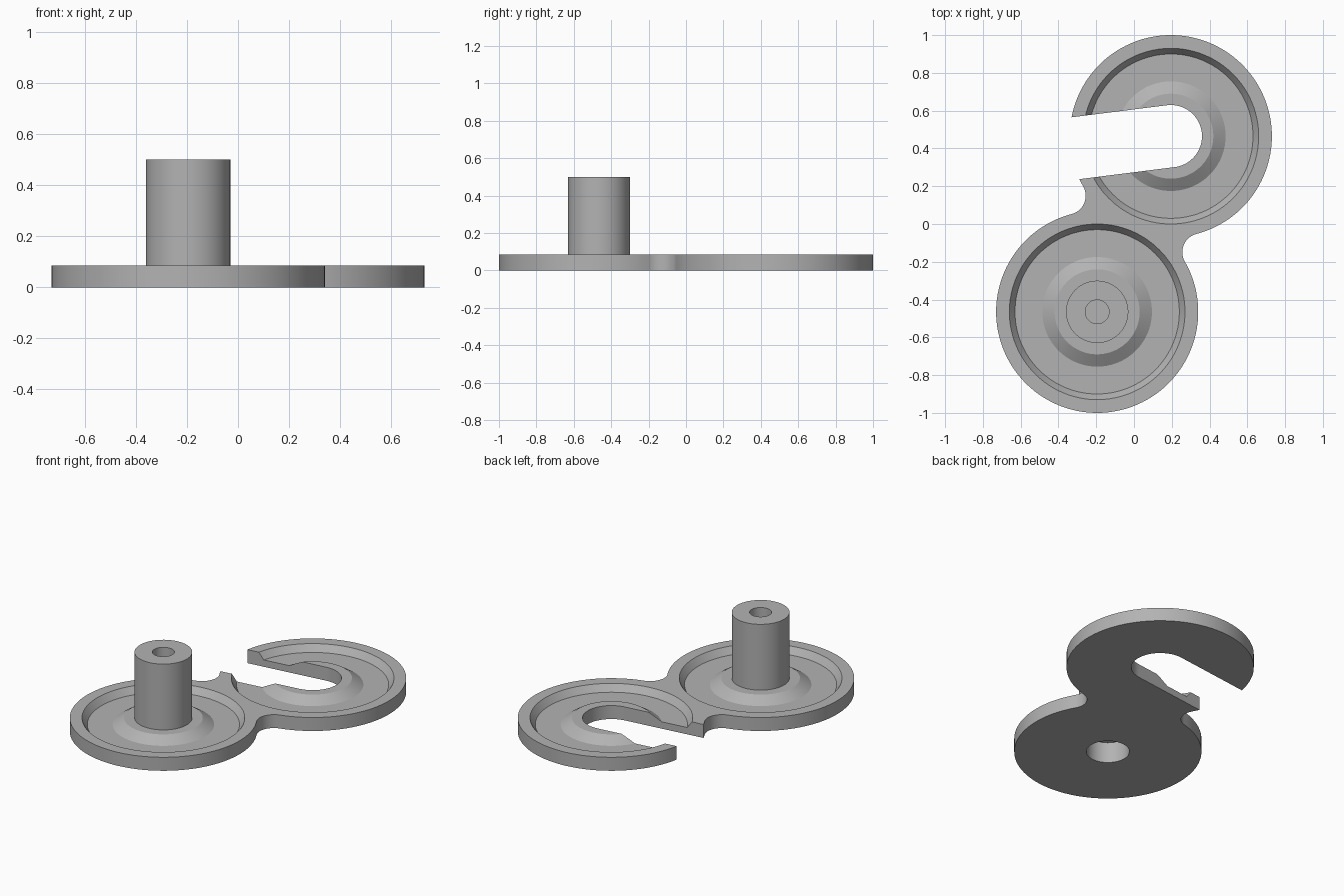
import bpy, bmesh, math
from mathutils import Vector

if "Cube" in bpy.data.objects:
    bpy.data.objects.remove(bpy.data.objects["Cube"], do_unlink=True)

R, FILLET, THICK, FLOOR = 0.535, 0.1, 0.085, 0.043
POST_R, POST_TOP = 0.165, 0.5
HOOK = Vector((0.195, 0.465))      # centre of the hooked disc
HUB = -HOOK                        # centre of the disc with the post

grey = bpy.data.materials.new("plain grey")
grey.use_nodes = True
colour = (0.45, 0.45, 0.45, 1)
grey.diffuse_color = colour
grey.node_tree.nodes["Principled BSDF"].inputs["Base Color"].default_value = colour


def finish(name, bm):
    bmesh.ops.recalc_face_normals(bm, faces=bm.faces)
    mesh = bpy.data.meshes.new(name)
    bm.to_mesh(mesh)
    bm.free()
    mesh.materials.append(grey)
    obj = bpy.data.objects.new(name, mesh)
    bpy.context.collection.objects.link(obj)
    return obj


def arc(centre, radius, start, end, steps):
    """Points along an arc, angles in radians."""
    angles = [start + (end - start) * i / steps for i in range(steps + 1)]
    return [centre + radius * Vector((math.cos(a), math.sin(a))) for a in angles]


def prism(name, outline, z0, z1):
    bm = bmesh.new()
    face = bm.faces.new([bm.verts.new((p.x, p.y, z0)) for p in outline])
    top = bmesh.ops.extrude_face_region(bm, geom=[face])["geom"]
    bmesh.ops.translate(bm, vec=(0, 0, z1 - z0),
                        verts=[v for v in top if isinstance(v, bmesh.types.BMVert)])
    return finish(name, bm)


def disc(name, centre, radius, z0, z1, steps=64):
    return prism(name, arc(centre, radius, 0, math.tau, steps)[:-1], z0, z1)


def ring(name, centre, profile, steps=128):
    """Revolve a closed (radius, z) profile about a vertical axis."""
    bm = bmesh.new()
    loops = [[bm.verts.new((centre.x + r * math.cos(a), centre.y + r * math.sin(a), z))
              for r, z in profile]
             for a in (math.tau * i / steps for i in range(steps))]
    n = len(profile)
    for i in range(steps):
        a, b = loops[i], loops[(i + 1) % steps]
        for j in range(n):
            k = (j + 1) % n
            bm.faces.new((a[j], b[j], b[k], a[k]))
    return finish(name, bm)


def combine(target, tool, operation):
    mod = target.modifiers.new(operation.lower(), 'BOOLEAN')
    mod.operation, mod.solver, mod.object = operation, 'EXACT', tool
    bpy.ops.object.select_all(action='DESELECT')
    bpy.context.view_layer.objects.active = target
    target.select_set(True)
    bpy.ops.object.modifier_apply(modifier=mod.name)
    bpy.data.objects.remove(tool, do_unlink=True)


# Figure-of-eight plate: one disc and fillet, repeated by a half turn
across = Vector((HOOK.y, -HOOK.x)).normalized()
blend = across * math.sqrt((R + FILLET) ** 2 - HOOK.length_squared)


def heading(v):
    return math.atan2(v.y, v.x)


to_right, to_left = heading(blend - HUB), heading(-blend - HUB)
half = arc(HUB, R, to_left, to_right + math.tau, 110)[:-1]
half += arc(blend, FILLET, to_right + math.pi, to_left, 20)[:-1]
plate = prism("hook_plate", half + [-p for p in half], 0, THICK)

# Sunken ring in each disc, leaving a sloped rim and a raised centre
above = THICK + 0.03
rise = (above - FLOOR) / (THICK - FLOOR)
groove = [(0.29, FLOOR), (0.435, FLOOR),
          (0.435 + 0.03 * rise, above), (0.29 - 0.065 * rise, above)]
for centre in (HUB, HOOK):
    combine(plate, ring("groove", centre, groove), 'DIFFERENCE')

# Slanted open slot that makes the hook
tilt = math.radians(7.2)
reach = Vector((-math.cos(tilt), -math.sin(tilt))) * 1.2
mouth = arc(HOOK, POST_R, tilt - math.pi / 2, tilt + math.pi / 2, 40)
slot = prism("slot", mouth + [mouth[-1] + reach, mouth[0] + reach], -0.1, 0.3)
combine(plate, slot, 'DIFFERENCE')

# Post with a blind hole in its top and a wider socket underneath
combine(plate, disc("post", HUB, POST_R, 0.03, POST_TOP), 'UNION')
combine(plate, disc("top_hole", HUB, 0.063, 0.25, 0.6), 'DIFFERENCE')
combine(plate, disc("socket", HUB, 0.123, -0.1, 0.13), 'DIFFERENCE')

bpy.ops.object.shade_smooth_by_angle(angle=math.radians(25))
